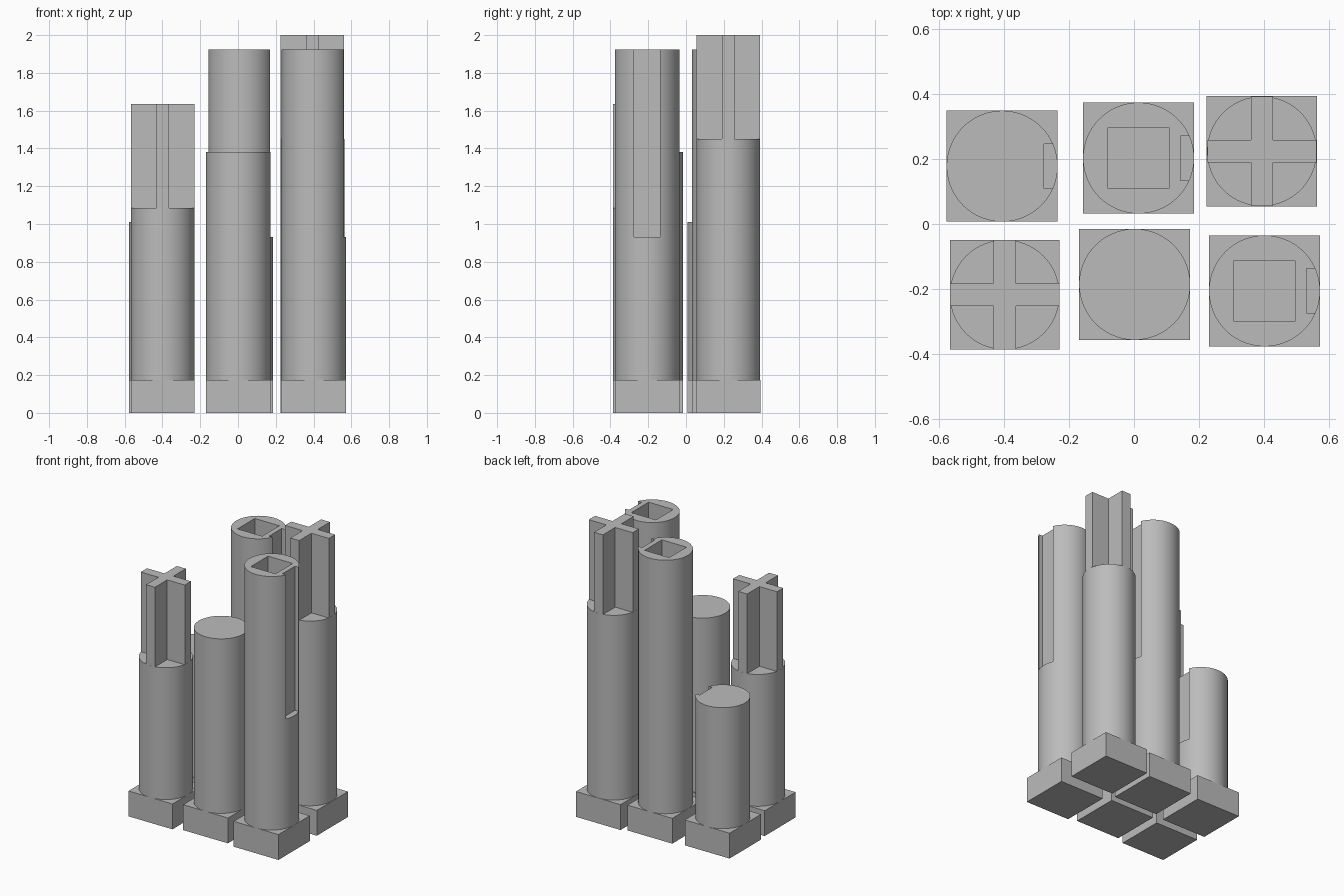
import bpy, math

if "Cube" in bpy.data.objects:
    bpy.data.objects.remove(bpy.data.objects["Cube"])

grey = bpy.data.materials.new("concrete grey")
grey.diffuse_color = (0.5, 0.5, 0.5, 1)
grey.use_nodes = True
grey.node_tree.nodes["Principled BSDF"].inputs["Base Color"].default_value = grey.diffuse_color


def box(name, x, y, z0, z1, sx, sy):
    bpy.ops.mesh.primitive_cube_add(size=1, location=(x, y, (z0 + z1) / 2))
    ob = bpy.context.object
    ob.name = name
    ob.scale = (sx, sy, z1 - z0)
    bpy.ops.object.transform_apply(location=False, rotation=False, scale=True)
    ob.data.materials.append(grey)
    return ob


def shaft(name, x, y, z1, radius):
    bpy.ops.mesh.primitive_cylinder_add(vertices=96, radius=radius, depth=z1 - BASE_H,
                                        location=(x, y, (z1 + BASE_H) / 2))
    ob = bpy.context.object
    ob.name = name
    ob.data.materials.append(grey)
    return ob


def cut(ob, cutter):
    mod = ob.modifiers.new("cut", 'BOOLEAN')
    mod.operation, mod.solver, mod.object = 'DIFFERENCE', 'EXACT', cutter
    bpy.context.view_layer.objects.active = ob
    bpy.ops.object.modifier_apply(modifier=mod.name)
    bpy.data.objects.remove(cutter)


BASE_H = 0.175
CROSS_H = 0.55

# name, centre x, centre y, base size, shaft top, notch bottom, square well, cross top
towers = [
    ("short_notched", -0.406, 0.178, 0.342, 1.01, 0.49, False, False),
    ("back_hollow", 0.014, 0.203, 0.342, 1.925, 0.93, True, False),
    ("tall_cross", 0.394, 0.224, 0.340, 1.45, None, False, True),
    ("short_cross", -0.398, -0.218, 0.336, 1.085, None, False, True),
    ("plain", 0.002, -0.186, 0.342, 1.38, None, False, False),
    ("front_hollow", 0.402, -0.206, 0.342, 1.925, 0.93, True, False),
]

for name, x, y, size, top, notch, well, cross in towers:
    # square foot and round shaft
    box(name + "_base", x, y, 0, BASE_H, size, size)
    body = shaft(name + "_shaft", x, y, top, 0.169 if cross else 0.171)

    # vertical slot down the right side
    if notch:
        cut(body, box("slot_cutter", x + 0.229, y, notch, top + 0.1, 0.2, 0.137))
    # square well in the top
    if well:
        cut(body, box("well_cutter", x, y, 0.93, top + 0.1, 0.188, 0.188))

    bpy.ops.object.select_all(action='DESELECT')
    body.select_set(True)
    bpy.context.view_layer.objects.active = body
    bpy.ops.object.shade_smooth_by_angle(angle=math.radians(30))

    # cross-shaped fins, one long bar and two side arms
    if cross:
        t, span = 0.068, 0.336
        arm = (span - t) / 2
        box(name + "_fin_long", x, y, top, top + CROSS_H, span, t)
        for s in (-1, 1):
            box(name + "_fin_side", x, y + s * (t + arm) / 2, top, top + CROSS_H, t, arm)
